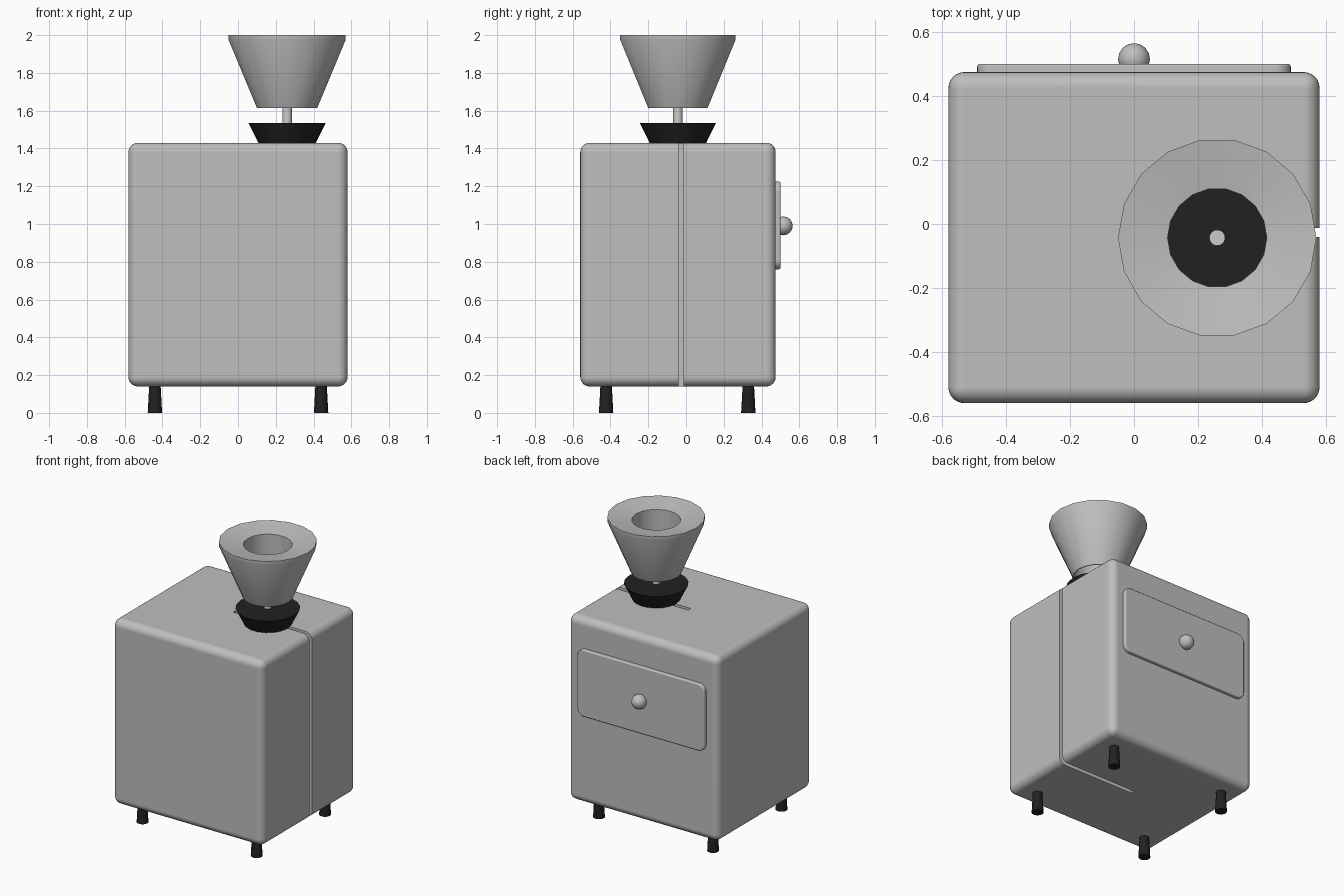
import bpy, bmesh, math
from mathutils import Matrix

cube = bpy.data.objects.get("Cube")
if cube:
    bpy.data.objects.remove(cube, do_unlink=True)


def material(name, value):
    m = bpy.data.materials.new(name)
    m.use_nodes = True
    col = (value, value, value, 1)
    m.diffuse_color = col
    m.node_tree.nodes["Principled BSDF"].inputs["Base Color"].default_value = col
    return m


GREY = material("warm grey metal", 0.52)
LIGHT = material("light grey steel", 0.6)
BLACK = material("black rubber", 0.015)


def make(name, bm, mat):
    bmesh.ops.recalc_face_normals(bm, faces=bm.faces[:])
    me = bpy.data.meshes.new(name)
    bm.to_mesh(me)
    bm.free()
    me.materials.append(mat)
    ob = bpy.data.objects.new(name, me)
    bpy.context.collection.objects.link(ob)
    return ob


def activate(ob):
    bpy.ops.object.select_all(action="DESELECT")
    ob.select_set(True)
    bpy.context.view_layer.objects.active = ob


def smooth(ob, angle=35):
    activate(ob)
    bpy.ops.object.shade_smooth_by_angle(angle=math.radians(angle))
    return ob


def box(lo, hi):
    bm = bmesh.new()
    bmesh.ops.create_cube(bm, size=1)
    for v in bm.verts:
        for i in range(3):
            v.co[i] = lo[i] if v.co[i] < 0 else hi[i]
    return bm


def lathe(name, profile, centre, sides, mat, closed=False):
    """Spin (radius, z) points about a vertical axis; open profiles get caps."""
    bm = bmesh.new()
    rings = [[bm.verts.new((centre[0] + r * math.cos(math.tau * k / sides),
                            centre[1] + r * math.sin(math.tau * k / sides), z))
              for k in range(sides)] for r, z in profile]
    pairs = list(zip(rings, rings[1:]))
    if closed:
        pairs.append((rings[-1], rings[0]))
    else:
        bm.faces.new(rings[0])
        bm.faces.new(rings[-1])
    for a, b in pairs:
        for k in range(sides):
            n = (k + 1) % sides
            bm.faces.new((a[k], a[n], b[n], b[k]))
    return smooth(make(name, bm, mat))


# Rounded housing
bm = box((-0.58, -0.56, 0.14), (0.58, 0.475, 1.43))
bmesh.ops.bevel(bm, geom=bm.edges[:], offset=0.05, segments=6, profile=0.5,
                affect="EDGES", clamp_overlap=True)
housing = make("housing", bm, GREY)

# Narrow slot through the right half of the housing
cutter = make("slot_cutter", box((-0.01, -0.041, 0), (0.8, -0.013, 1.6)), GREY)
cut = housing.modifiers.new("slot", "BOOLEAN")
cut.operation = "DIFFERENCE"
cut.solver = "EXACT"
cut.object = cutter
activate(housing)
bpy.ops.object.modifier_apply(modifier=cut.name)
bpy.data.objects.remove(cutter, do_unlink=True)
smooth(housing)
housing.modifiers.new("even_shading", "WEIGHTED_NORMAL").keep_sharp = True

# Back panel with rounded corners and softened rim
bm = box((-0.49, 0.47, 0.76), (0.49, 0.5, 1.225))
corners = [e for e in bm.edges if abs(e.verts[0].co.y - e.verts[1].co.y) > 0.01]
bmesh.ops.bevel(bm, geom=corners, offset=0.05, segments=6, profile=0.5, affect="EDGES")
rim = [e for e in bm.edges if all(v.co.y > 0.49 for v in e.verts)]
bmesh.ops.bevel(bm, geom=rim, offset=0.008, segments=3, profile=0.5, affect="EDGES")
panel = smooth(make("back_panel", bm, GREY))
panel.modifiers.new("even_shading", "WEIGHTED_NORMAL").keep_sharp = True

# Panel knob
bm = bmesh.new()
bmesh.ops.create_uvsphere(bm, u_segments=16, v_segments=8, radius=0.05)
bmesh.ops.transform(bm, verts=bm.verts[:], matrix=Matrix.Translation((0, 0.515, 0.99))
                    @ Matrix.Rotation(math.pi / 2, 4, "X"))
smooth(make("panel_knob", bm, GREY), 60)

# Hopper stack: collar, spindle and bored funnel
AXIS = (0.26, -0.043)
lathe("collar", [(0.15, 1.425), (0.205, 1.535)], AXIS, 18, BLACK)
lathe("spindle", [(0.025, 1.5), (0.025, 1.65)], AXIS, 16, LIGHT)
lathe("funnel", [(0.155, 1.615), (0.16, 1.615), (0.31, 1.975), (0.31, 2.0), (0.155, 1.975)],
      AXIS, 18, GREY, closed=True)

# Four tapered feet
for side, x in (("left", 0.44), ("right", -0.44)):
    for end, y in (("front", -0.423), ("back", 0.33)):
        lathe(f"{end}_{side}_foot", [(0.038, 0), (0.03, 0.15)], (x, y), 16, BLACK)
